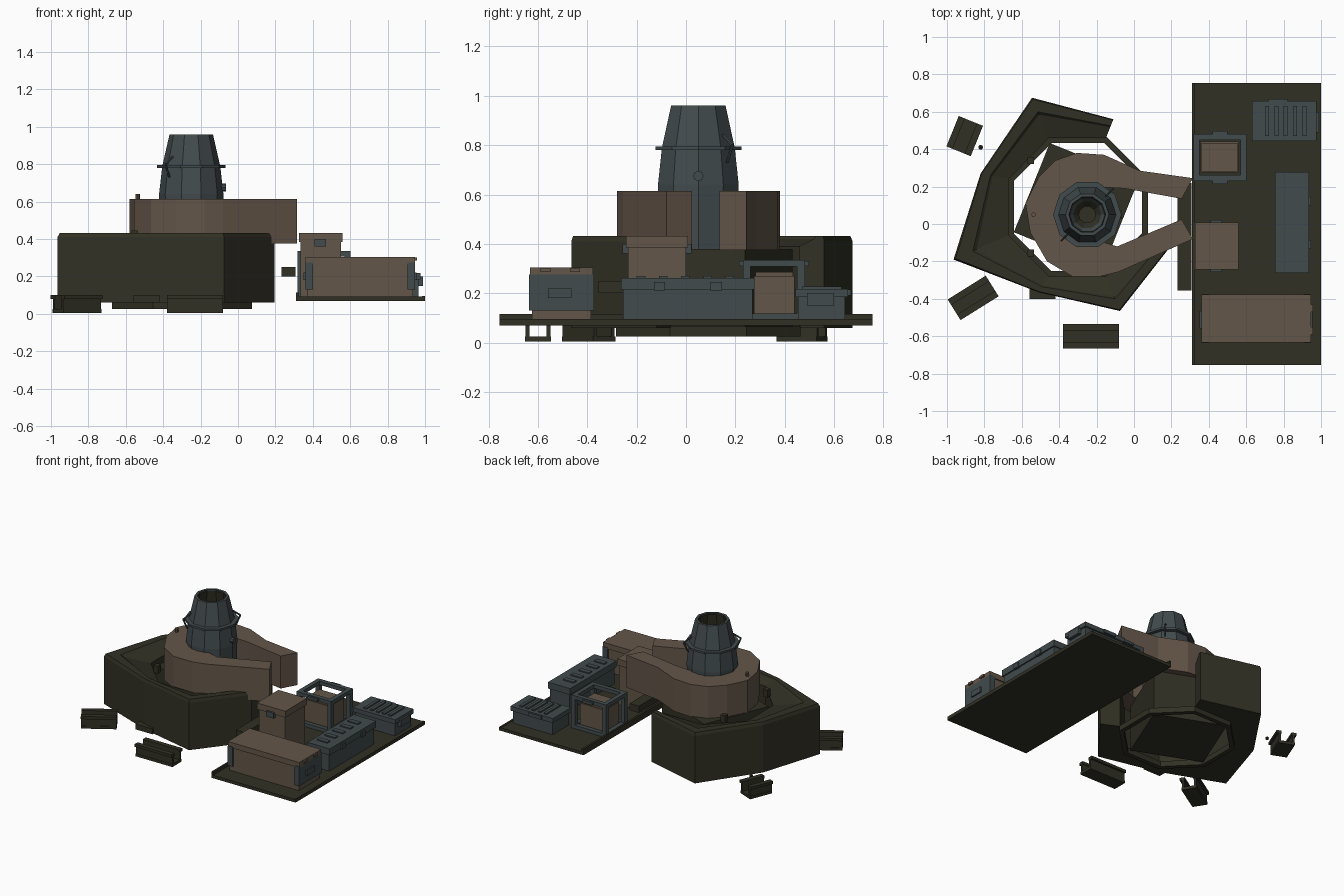
import bpy, bmesh, math
from mathutils import Matrix, Vector

if "Cube" in bpy.data.objects:
    bpy.data.objects.remove(bpy.data.objects["Cube"])


def material(name, rgb):
    m = bpy.data.materials.new(name)
    m.diffuse_color = (*rgb, 1)
    m.use_nodes = True
    m.node_tree.nodes["Principled BSDF"].inputs["Base Color"].default_value = m.diffuse_color
    return m


OLIVE = material("dark olive", (0.031, 0.030, 0.018))
TAN = material("dusty tan", (0.125, 0.092, 0.066))
GREY = material("slate grey", (0.054, 0.070, 0.075))


def finish(name, bm, mat):
    bmesh.ops.recalc_face_normals(bm, faces=bm.faces)
    me = bpy.data.meshes.new(name)
    bm.to_mesh(me)
    bm.free()
    me.materials.append(mat)
    ob = bpy.data.objects.new(name, me)
    bpy.context.collection.objects.link(ob)
    return ob


def boxes(name, mat, specs, matrix=None):
    """Several boxes (x0, x1, y0, y1, z0, z1) joined as one object."""
    bm = bmesh.new()
    for x0, x1, y0, y1, z0, z1 in specs:
        m = Matrix.Translation(((x0 + x1) / 2, (y0 + y1) / 2, (z0 + z1) / 2)) @ \
            Matrix.Diagonal((x1 - x0, y1 - y0, z1 - z0, 1))
        bmesh.ops.create_cube(bm, size=1, matrix=m)
    if matrix:
        bm.transform(matrix)
    return finish(name, bm, mat)


def prism(name, mat, pts, z0, z1):
    bm = bmesh.new()
    f = bm.faces.new([bm.verts.new((x, y, z0)) for x, y in pts])
    r = bmesh.ops.extrude_face_region(bm, geom=[f])
    bmesh.ops.translate(bm, vec=(0, 0, z1 - z0),
                        verts=[v for v in r["geom"] if isinstance(v, bmesh.types.BMVert)])
    return finish(name, bm, mat)


def loft(name, mat, rows, closed):
    """Skin a list of closed loops; cap the ends unless the rows close on themselves."""
    bm = bmesh.new()
    vs = [[bm.verts.new(p) for p in row] for row in rows]
    n = len(rows[0])
    for i in range(len(vs) if closed else len(vs) - 1):
        a, b = vs[i], vs[(i + 1) % len(vs)]
        for j in range(n):
            bm.faces.new((a[j], a[(j + 1) % n], b[(j + 1) % n], b[j]))
    if not closed:
        bm.faces.new(vs[0])
        bm.faces.new(vs[-1])
    return finish(name, bm, mat)


def turned(name, mat, profile, cx, cy, sides=10, closed=False):
    rows = [[(cx + r * math.cos(2 * math.pi * k / sides),
              cy + r * math.sin(2 * math.pi * k / sides), z) for k in range(sides)]
            for r, z in profile]
    return loft(name, mat, rows, closed)


def rod(name, mat, a, b, r, sides=8):
    a, b = Vector(a), Vector(b)
    d = b - a
    m = Matrix.Translation((a + b) / 2) @ d.to_track_quat('Z', 'Y').to_matrix().to_4x4()
    bm = bmesh.new()
    bmesh.ops.create_cone(bm, cap_ends=True, segments=sides, radius1=r, radius2=r,
                          depth=d.length, matrix=m)
    return finish(name, bm, mat)


# Angular wrap-around counter
inner = [(-.15, .46), (-.455, .46), (-.67, .24), (-.67, -.06), (-.455, -.28), (-.15, -.28), (.07, -.06)]
outer = [(-.11, .56), (-.545, .675), (-.82, .27), (-.965, -.19), (-.51, -.365), (-.075, -.465), (.195, -.12)]
section = [(0, .06), (0, .41), (.04, .432), (.35, .432), (.42, .42), (1, .39), (1, .06)]
rows = [[(o[0] + (i[0] - o[0]) * t, o[1] + (i[1] - o[1]) * t, z) for t, z in section]
        for o, i in zip(outer, inner)]
loft("counter", OLIVE, rows, False)
prism("counter_front_step", OLIVE, [(-.56, -.4), (-.42, -.4), (-.42, -.3), (-.56, -.3)], .06, .1)
for y in (.34, -.155):
    boxes("counter_clamp", OLIVE, [(-.57, -.535, y - .018, y + .018, .39, .445)])

# Octagonal floor frame under the counter
ctr = (-.30, .09)
turned("floor_frame", OLIVE, [(r, z) for r, z in ((.405, .025), (.405, .065), (.37, .065), (.37, .025))],
       0, 0, 8, True).matrix_world = Matrix.Translation((*ctr, 0)) @ Matrix.Rotation(math.pi / 8, 4, 'Z')

# Turned square pedestal
boxes("pedestal", OLIVE, [(-.257, .257, -.257, .257, .04, .38)],
      Matrix.Translation((-.308, .098, 0)) @ Matrix.Rotation(math.radians(-22), 4, 'Z'))

# Horseshoe upper body with two arms
hx, hy = -.25, .05
hole = [(hx + .17 * math.cos(math.radians(a)), hy + .17 * math.sin(math.radians(a)))
        for a in range(-60, -301, -30)]
shoe = [(.255, .025), (-.09, -.12)] + hole + [(-.05, .19), (.255, .135), (.315, .245), (.03, .285),
        (-.16, .37), (-.305, .38), (-.42, .34), (-.51, .25), (-.58, .11), (-.555, -.045),
        (-.465, -.2), (-.33, -.28), (-.18, -.28), (-.08, -.255), (.315, -.08)]
prism("horseshoe_body", TAN, shoe, .375, .615)
turned("body_peg", TAN, [(.012, .61), (.012, .642)], -.537, .05, 8)

# Hollow faceted funnel
turned("funnel", GREY, [(.165, .38), (.172, .64), (.155, .79), (.116, .96), (.098, .96),
                        (.12, .8), (.10, .7), (.05, .62), (.05, .38)], hx, hy, 10, True)
turned("funnel_lining", OLIVE, [(.096, .95), (.117, .8), (.09, .68), (.045, .62), (.045, .45),
                                (.05, .45), (.052, .62), (.102, .69), (.121, .8), (.099, .95)], hx, hy, 10, True)
turned("funnel_band", GREY, [(.15, .78), (.183, .78), (.183, .795), (.15, .795)], hx, hy, 10, True)
rod("funnel_knob", GREY, (hx + .15, hy, .675), (hx + .185, hy, .675), .021)
for s in (-1, 1):
    p = [(hx + s * r * .707, hy + s * r * .707, z) for r, z in ((.14, .84), (.195, .80), (.165, .73))]
    rod("funnel_handle", GREY, p[0], p[1], .006, 6)
    rod("funnel_handle", GREY, p[1], p[2], .006, 6)

# Channel-shaped stools
for x, y, ang, length, w in ((-.23, -.6, 0, .3, .13), (-.86, -.395, 32, .24, .13), (-.905, .47, 68, .175, .14)):
    L, h = length / 2, w / 2
    parts = [(-L, L, -h + .012, h - .012, .005, .025)]
    for s in (-1, 1):
        for a, b, z0, z1 in ((h - .03, h - .015, .005, .09), (h - .035, h, .08, .1)):
            parts.append((-L, L, min(s * a, s * b), max(s * a, s * b), z0, z1))
    boxes("stool", OLIVE, parts, Matrix.Translation((x, y, 0)) @ Matrix.Rotation(math.radians(ang), 4, 'Z'))
bm = bmesh.new()
bmesh.ops.create_icosphere(bm, subdivisions=1, radius=.014, matrix=Matrix.Translation((-.82, .41, .09)))
finish("loose_ball", bm, OLIVE)

# Cargo platform and the bar beside it
boxes("platform", OLIVE, [(.31, 1, -.755, .755, .07, .092), (.31, .325, -.755, .755, .092, .115),
                          (.985, 1, -.755, .755, .09, .096)])
boxes("link_bar", OLIVE, [(.232, .308, -.355, .22, .2, .25)])

# Long tan crate
boxes("long_crate", TAN, [(.37, .935, -.625, -.385, .092, .28), (.36, .945, -.633, -.377, .265, .305)])
boxes("long_crate_brackets", GREY,
      [(x, x + .04, -.637, -.373, .13, .275) for x in (.362, .905)])
boxes("long_crate_handles", GREY, [(.935, .955, -.56, -.465, .18, .22), (.35, .37, -.56, -.465, .18, .22)])
boxes("long_crate_clips", TAN, [(.94, .957, y, y + .04, .285, .302) for y in (-.59, -.47)])

# Tall tan crate
boxes("tall_crate", TAN, [(.335, .55, -.235, 0, .092, .40), (.325, .558, -.243, .008, .385, .432)])
boxes("tall_crate_latches", GREY, [(.41, .47, -.257, -.235, .36, .4), (.41, .47, 0, .022, .36, .4)])

# Framed crate
xs, ys = ((.318, .35), (.57, .602)), ((.23, .262), (.45, .482))
frame = [(*x, *y, .092, .335) for x in xs for y in ys]
for z in ((.092, .118), (.308, .335)):
    frame += [(*x, .23, .482, *z) for x in xs] + [(.318, .602, *y, *z) for y in ys]
boxes("crate_frame", GREY, frame)
boxes("framed_crate", TAN, [(.355, .56, .275, .44, .095, .27), (.362, .553, .282, .433, .27, .285)])
boxes("framed_crate_grips", GREY, [(.42, .5, .215, .24, .31, .33), (.42, .5, .475, .498, .31, .33)])

# Long grey case
boxes("long_case", GREY, [(.765, .925, -.255, .27, .092, .23), (.753, .935, -.263, .278, .215, .262)] +
      [(.925, .945, y, y + .045, .21, .245) for y in (-.13, .1)] +
      [(.785, .87, y, y + .035, .262, .27) for y in (-.2, -.11, -.02, .07, .16)])

# Small ribbed grey case
boxes("ribbed_case", GREY, [(.64, .965, .455, .645, .092, .2), (.63, .977, .443, .657, .185, .218)] +
      [(x, x + .022, .47, .63, .215, .228) for x in (.7, .75, .8, .85, .9)] +
      [(.965, .99, .49, .6, .15, .2), (.72, .82, .655, .668, .19, .215)])
